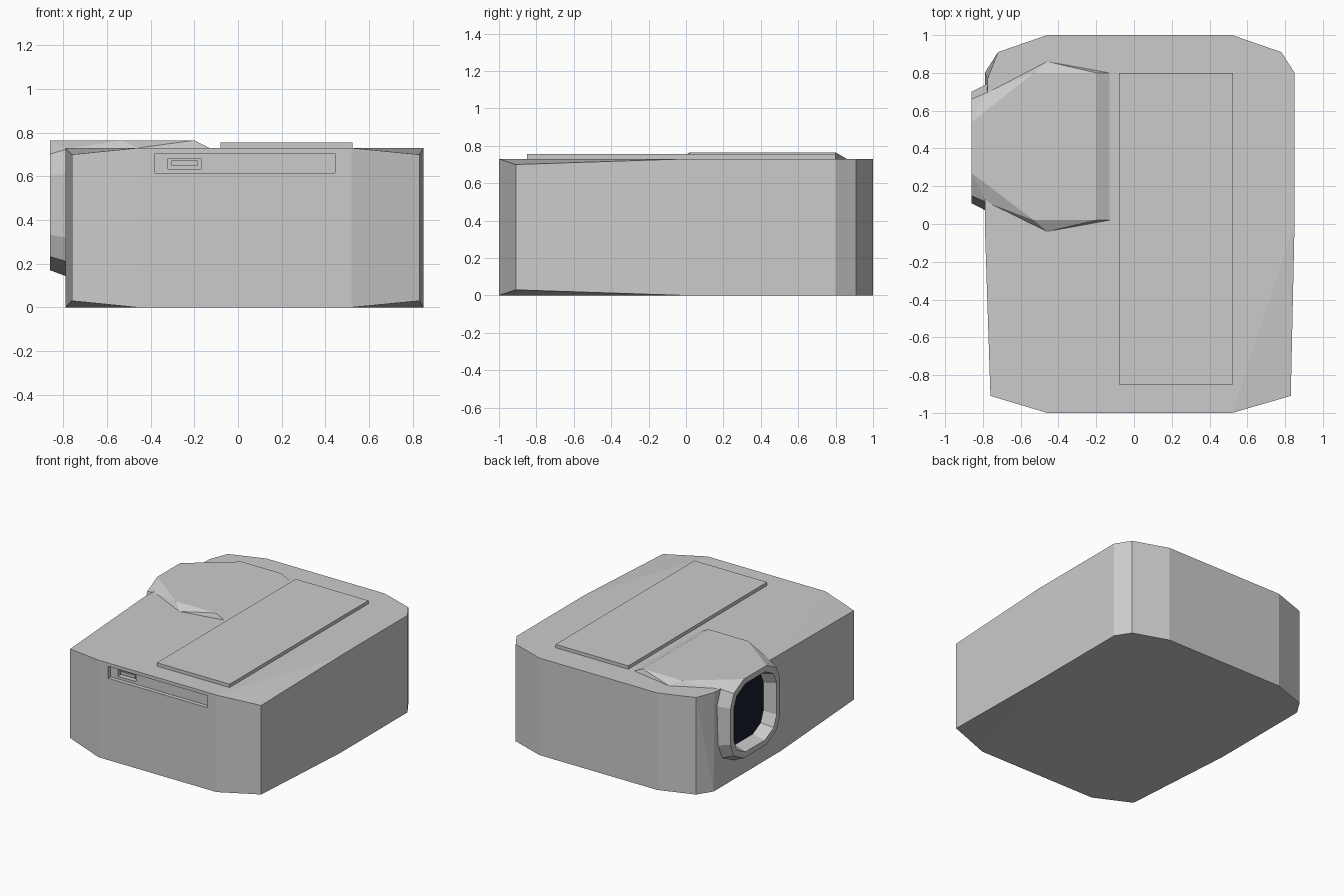
import bpy, bmesh
from math import radians

if "Cube" in bpy.data.objects:
    bpy.data.objects.remove(bpy.data.objects["Cube"])


def solid(name, points):
    """Flat-faced convex solid through the given points."""
    bm = bmesh.new()
    for p in points:
        bm.verts.new(p)
    bmesh.ops.convex_hull(bm, input=bm.verts[:])
    bmesh.ops.delete(bm, geom=[v for v in bm.verts if not v.link_faces], context='VERTS')
    bmesh.ops.dissolve_limit(bm, angle_limit=radians(0.5), verts=bm.verts[:], edges=bm.edges[:])
    bmesh.ops.recalc_face_normals(bm, faces=bm.faces[:])
    me = bpy.data.meshes.new(name)
    bm.to_mesh(me)
    bm.free()
    ob = bpy.data.objects.new(name, me)
    bpy.context.collection.objects.link(ob)
    return ob


def box(name, xs, ys, zs):
    return solid(name, [(x, y, z) for x in xs for y in ys for z in zs])


def cut(target, cutter):
    m = target.modifiers.new(cutter.name, 'BOOLEAN')
    m.operation, m.solver, m.object = 'DIFFERENCE', 'EXACT', cutter
    cutter.hide_render = True
    cutter.hide_set(True)


# Lens outline in y, z: a rectangle with broken corners
CY, CZ = 0.405, 0.4675
outline = [(sy * a, sz * b) for a, b in ((0.135, 0.2975), (0.255, 0.235), (0.295, 0.135))
           for sy in (-1, 1) for sz in (-1, 1)]


def ring(x, ky, kz, top=9):
    return [(x, CY + y * ky, min(CZ + z * kz, top)) for y, z in outline]


# Main case: front corners dip slightly at top and bottom
H = 0.73
plan = [(-0.46, 1), (0.52, 1), (0.78, 0.91), (0.85, 0.80), (0.85, 0), (0.52, -1),
        (-0.46, -1), (-0.79, 0), (-0.72, 0.91)]
pts = [(x, y, z) for x, y in plan for z in (0, H)]
pts += [(x, -0.91, z) for x in (-0.76, 0.83) for z in (0.03, 0.70)]
pts += [(-0.79, 0.80, 0), (-0.775, 0.77, H)]
body = solid("case", pts)

# Lens housing: collar on the left side blending into a bump on the top
T = 0.765
pts = ring(-0.86, 1, 1) + ring(-0.78, 1.14, 1.1, T)
pts += [(x, y, T) for x in (-0.53, -0.20) for y in (0.02, 0.80)]
pts += [(-0.13, 0.02, H), (-0.13, 0.80, H), (-0.46, -0.04, H), (-0.46, 0.86, H)]
housing = solid("lens_housing", pts)

# Tapered lens recess with dark glass at the bottom
hole = solid("lens_recess_cutter", ring(-0.88, 0.88, 0.88) + ring(-0.76, 0.78, 0.78))
cut(body, hole)
cut(housing, hole)
glass = solid("lens_glass", ring(-0.765, 0.785, 0.785) + ring(-0.75, 0.785, 0.785))
mat = bpy.data.materials.new("dark_glass")
mat.diffuse_color = (0.008, 0.012, 0.022, 1)
mat.use_nodes = True
mat.node_tree.nodes["Principled BSDF"].inputs["Base Color"].default_value = mat.diffuse_color
glass.data.materials.append(mat)

# Raised top panel
box("top_panel", (-0.08, 0.525), (-0.85, 0.80), (0.70, 0.755))

# Front connector slot with a small port
cut(body, box("slot_cutter", (-0.38, 0.445), (-1.1, -0.97), (0.615, 0.705)))
cut(body, box("port_cutter", (-0.32, -0.17), (-1.05, -0.93), (0.635, 0.683)))
box("port_tongue", (-0.305, -0.185), (-0.96, -0.92), (0.65, 0.672))
